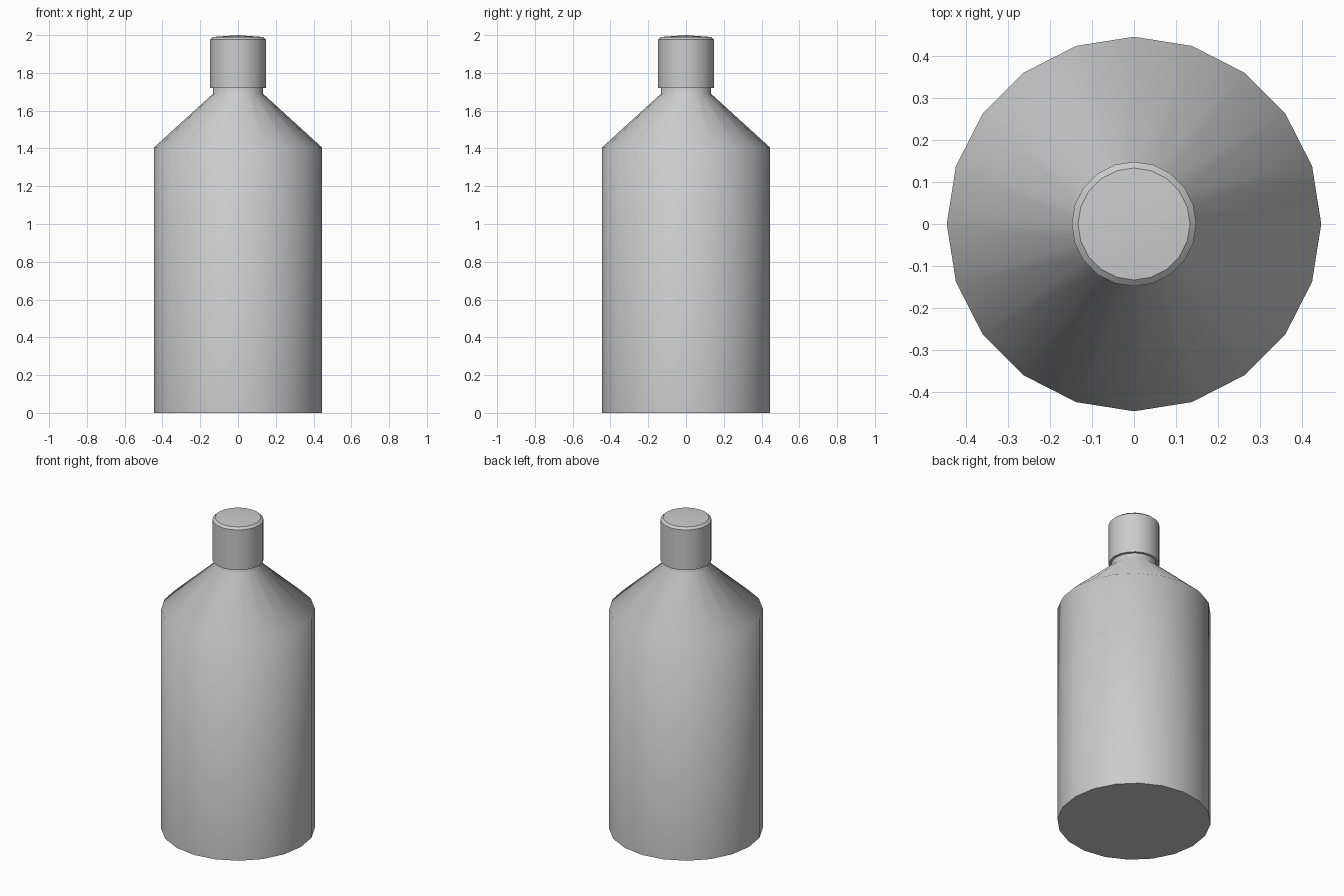
import bpy, bmesh
from math import cos, sin, pi, radians

if "Cube" in bpy.data.objects:
    bpy.data.objects.remove(bpy.data.objects["Cube"])

SIDES = 20


def lathe(name, profile, smooth_angle):
    """Spin (radius, z) points round z; a radius of 0 makes a pole, open ends get a cap."""
    bm = bmesh.new()
    rings = []
    for r, z in profile:
        if r == 0:
            rings.append([bm.verts.new((0, 0, z))] * SIDES)
        else:
            rings.append([bm.verts.new((r * cos(2 * pi * i / SIDES), r * sin(2 * pi * i / SIDES), z))
                          for i in range(SIDES)])
    for low, high in zip(rings, rings[1:]):
        for i in range(SIDES):
            j = (i + 1) % SIDES
            corners = dict.fromkeys((low[i], low[j], high[j], high[i]))
            bm.faces.new(list(corners))
    for ring, (r, z) in ((rings[0], profile[0]), (rings[-1], profile[-1])):
        if r > 0:
            bm.faces.new(ring)
    bmesh.ops.recalc_face_normals(bm, faces=bm.faces)
    mesh = bpy.data.meshes.new(name)
    bm.to_mesh(mesh)
    bm.free()
    obj = bpy.data.objects.new(name, mesh)
    bpy.context.collection.objects.link(obj)
    bpy.ops.object.select_all(action='DESELECT')
    obj.select_set(True)
    bpy.context.view_layer.objects.active = obj
    bpy.ops.object.shade_smooth_by_angle(angle=radians(smooth_angle))
    return obj


# Bottle: straight body, sloped shoulder and short neck running up into the cap
lathe("bottle_body", [(0.445, 0), (0.445, 1.405), (0.132, 1.69), (0.132, 1.74)], 60)

# Screw cap: straight sides, small bevel and slightly domed top
lathe("bottle_cap", [(0.148, 1.72), (0.148, 1.977), (0.133, 1.99), (0, 2.0)], 35)
